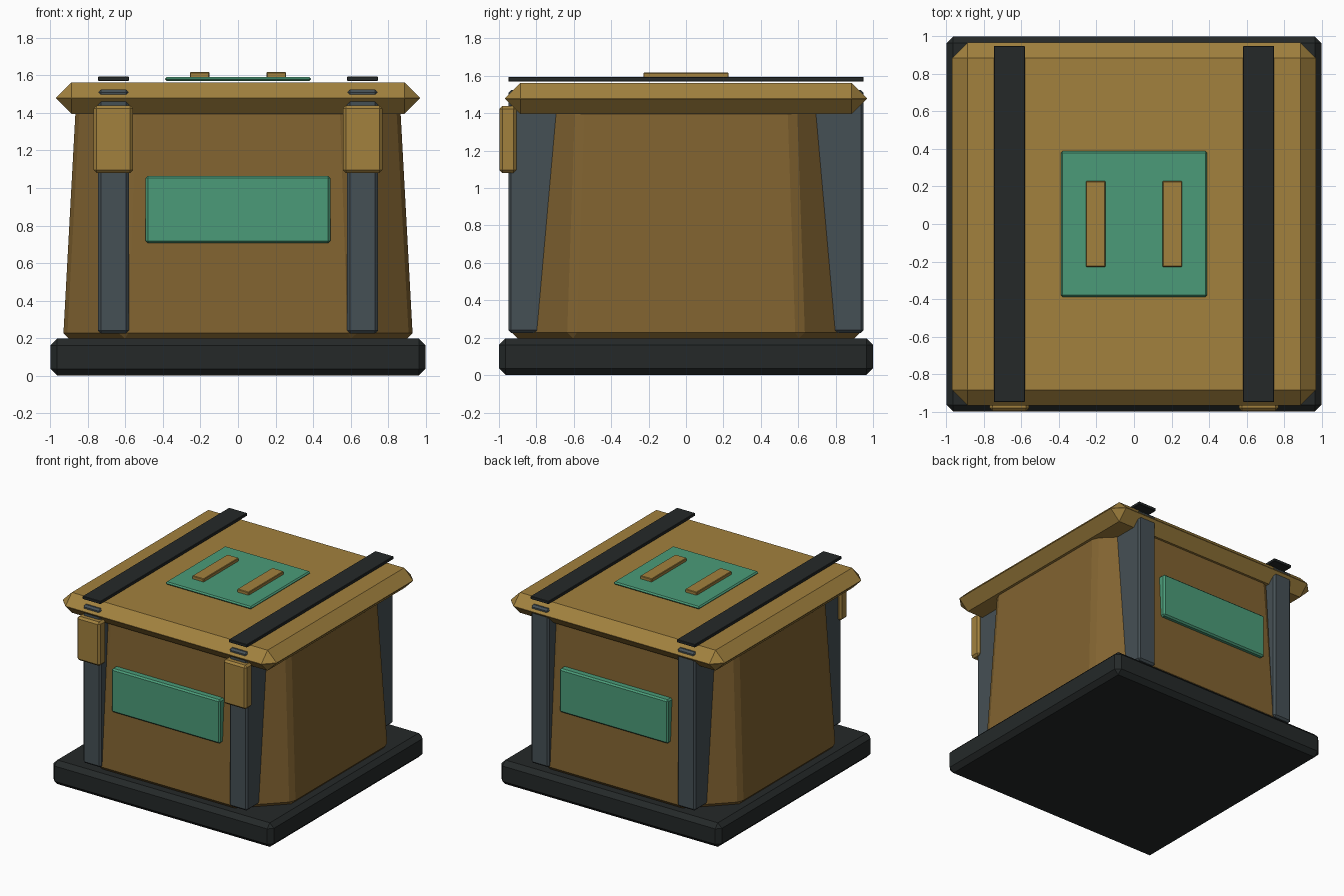
import bpy, bmesh

if "Cube" in bpy.data.objects:
    bpy.data.objects.remove(bpy.data.objects["Cube"])


def material(name, rgb):
    m = bpy.data.materials.new(name)
    m.diffuse_color = (*rgb, 1)
    m.use_nodes = True
    m.node_tree.nodes["Principled BSDF"].inputs["Base Color"].default_value = m.diffuse_color
    return m


DARK = material("dark_metal", (0.018, 0.022, 0.022))
STEEL = material("grey_steel", (0.06, 0.08, 0.09))
GOLD = material("tan_paint", (0.36, 0.22, 0.048))
BROWN = material("brown_paint", (0.22, 0.125, 0.03))
GREEN = material("green_panel", (0.07, 0.33, 0.19))


def finish(name, bm, mat, bevel):
    bmesh.ops.recalc_face_normals(bm, faces=bm.faces)
    mesh = bpy.data.meshes.new(name)
    bm.to_mesh(mesh)
    bm.free()
    mesh.materials.append(mat)
    ob = bpy.data.objects.new(name, mesh)
    bpy.context.collection.objects.link(ob)
    mod = ob.modifiers.new("edge_bevel", 'BEVEL')
    mod.width = bevel
    mod.segments = 1
    mod.limit_method = 'ANGLE'
    return ob


def box(name, lo, hi, mat, bevel):
    bm = bmesh.new()
    bmesh.ops.create_cube(bm, size=1)
    for v in bm.verts:
        v.co = [(a + b) / 2 + c * (b - a) for a, b, c in zip(lo, hi, v.co)]
    return finish(name, bm, mat, bevel)


# Base plinth
box("base", (-1, -1, 0), (1, 1, 0.197), DARK, 0.036)

# Tapered body with wide chamfered corners
bm = bmesh.new()
rings = []
for z, h, c in ((0.197, 0.932, 0.615), (1.45, 0.864, 0.572)):
    outline = [(h, -c), (h, c), (c, h), (-c, h), (-h, c), (-h, -c), (-c, -h), (c, -h)]
    rings.append([bm.verts.new((x, y, z)) for x, y in outline])
for ring in rings:
    bm.faces.new(ring)
for i in range(8):
    j = (i + 1) % 8
    bm.faces.new((rings[0][i], rings[0][j], rings[1][j], rings[1][i]))
finish("body", bm, BROWN, 0.03)

# Lid with a pointed rim
box("lid", (-0.97, -0.967, 1.395), (0.97, 0.967, 1.562), GOLD, 0.082)

# Posts, lid straps, front clasps and grip bars on each side
for side, s in (("left", -1), ("right", 1)):
    x = 0.664 * s
    box("post_" + side, (x - 0.082, -0.95, 0.225), (x + 0.082, 0.95, 1.524), STEEL, 0.015)
    box("lid_strap_" + side, (x - 0.082, -0.95, 1.57), (x + 0.082, 0.95, 1.594), DARK, 0.003)
    box("clasp_" + side, (x - 0.105, -0.998, 1.08), (x + 0.105, -0.907, 1.44), GOLD, 0.016)
    gx = 0.204 * s
    box("grip_bar_" + side, (gx - 0.052, -0.228, 1.584), (gx + 0.052, 0.228, 1.617), GOLD, 0.004)

# Green panels on the lid, front and back
box("lid_panel", (-0.39, -0.388, 1.57), (0.39, 0.388, 1.592), GREEN, 0.01)
for name, s in (("front_panel", -1), ("back_panel", 1)):
    ys = sorted((0.86 * s, 0.94 * s))
    box(name, (-0.493, ys[0], 0.706), (0.493, ys[1], 1.064), GREEN, 0.012)
